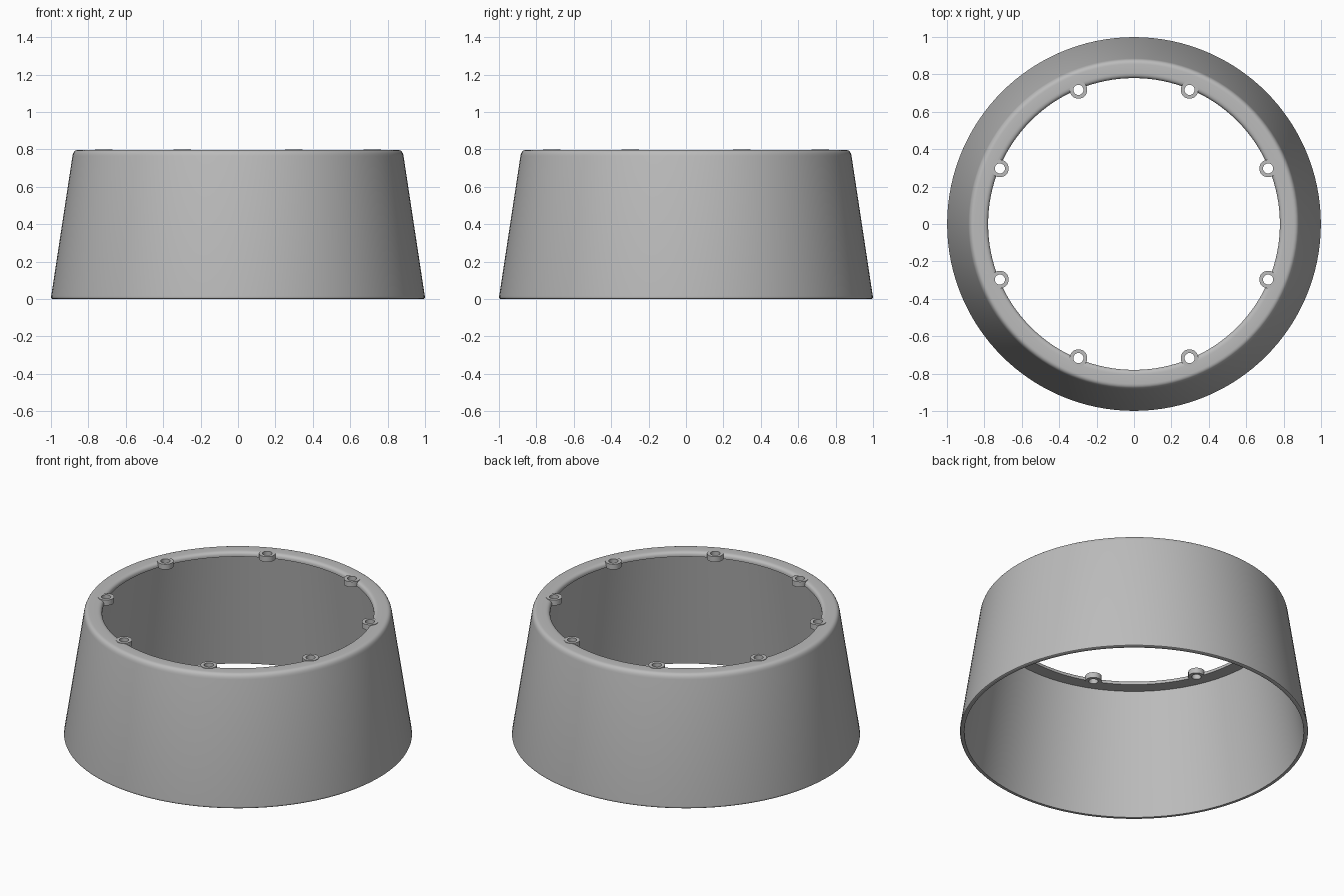
import bpy
import bmesh
from math import cos, sin, pi, radians
from mathutils import Vector

cube = bpy.data.objects.get("Cube")
if cube:
    bpy.data.objects.remove(cube)

grey = bpy.data.materials.new("plain_grey")
grey.use_nodes = True
colour = (0.5, 0.5, 0.5, 1)
grey.diffuse_color = colour
grey.node_tree.nodes["Principled BSDF"].inputs["Base Color"].default_value = colour


def rounded(before, corner, after, steps=6):
    """Curved corner between two profile points."""
    a, b, c = Vector(before), Vector(corner), Vector(after)
    ts = [i / steps for i in range(steps + 1)]
    return [tuple(a * (1 - t) ** 2 + b * 2 * t * (1 - t) + c * t * t) for t in ts]


def revolve(name, profile, segments, centre=(0, 0)):
    """Closed (radius, height) profile turned about a vertical axis."""
    bm = bmesh.new()
    rings = []
    for i in range(segments):
        a = 2 * pi * i / segments
        rings.append([bm.verts.new((centre[0] + r * cos(a), centre[1] + r * sin(a), z))
                      for r, z in profile])
    n = len(profile)
    for i in range(segments):
        here, there = rings[i], rings[(i + 1) % segments]
        for j in range(n):
            k = (j + 1) % n
            bm.faces.new((here[j], there[j], there[k], here[k]))
    bmesh.ops.recalc_face_normals(bm, faces=bm.faces)
    mesh = bpy.data.meshes.new(name)
    bm.to_mesh(mesh)
    bm.free()
    mesh.materials.append(grey)
    obj = bpy.data.objects.new(name, mesh)
    bpy.context.collection.objects.link(obj)
    return obj


def select_only(obj):
    bpy.ops.object.select_all(action='DESELECT')
    obj.select_set(True)
    bpy.context.view_layer.objects.active = obj


# Thin tapered wall with an inward lip at the top
TOP = 0.797
profile = [(0.975, 0)]
profile += rounded((0.988, 0), (1.001, 0), (0.999, 0.014), 4)
profile += rounded((0.885, 0.765), (0.88, TOP), (0.855, TOP))
profile += rounded((0.808, TOP), (0.78, TOP), (0.78, 0.772))
profile += [(0.78, 0.768), (0.859, 0.768)]
shell = revolve("tapered_shell", profile, 128)

# Positions of the screw bosses around the lip
spots = [(0.776 * cos(radians(22.5 + 45 * i)), 0.776 * sin(radians(22.5 + 45 * i)))
         for i in range(8)]

# Screw holes through the lip
bm = bmesh.new()
for x, y in spots:
    made = bmesh.ops.create_cone(bm, cap_ends=True, segments=32, radius1=0.027,
                                 radius2=0.027, depth=0.2)
    bmesh.ops.translate(bm, verts=made["verts"], vec=(x, y, 0.78))
mesh = bpy.data.meshes.new("hole_cutter")
bm.to_mesh(mesh)
bm.free()
mesh.materials.append(grey)
cutter = bpy.data.objects.new("hole_cutter", mesh)
cutter.hide_render = True
bpy.context.collection.objects.link(cutter)

cut = shell.modifiers.new("screw_holes", 'BOOLEAN')
cut.operation = 'DIFFERENCE'
cut.solver = 'EXACT'
cut.object = cutter
select_only(shell)
bpy.ops.object.modifier_apply(modifier=cut.name)
bpy.data.objects.remove(cutter)

# Ring-shaped screw bosses
ring = [(0.027, 0.766), (0.047, 0.766), (0.047, 0.8), (0.027, 0.8)]
parts = [shell]
for i, spot in enumerate(spots):
    parts.append(revolve(f"screw_boss_{i + 1}", ring, 32, spot))

for part in parts:
    select_only(part)
    bpy.ops.object.shade_smooth_by_angle(angle=radians(30))
